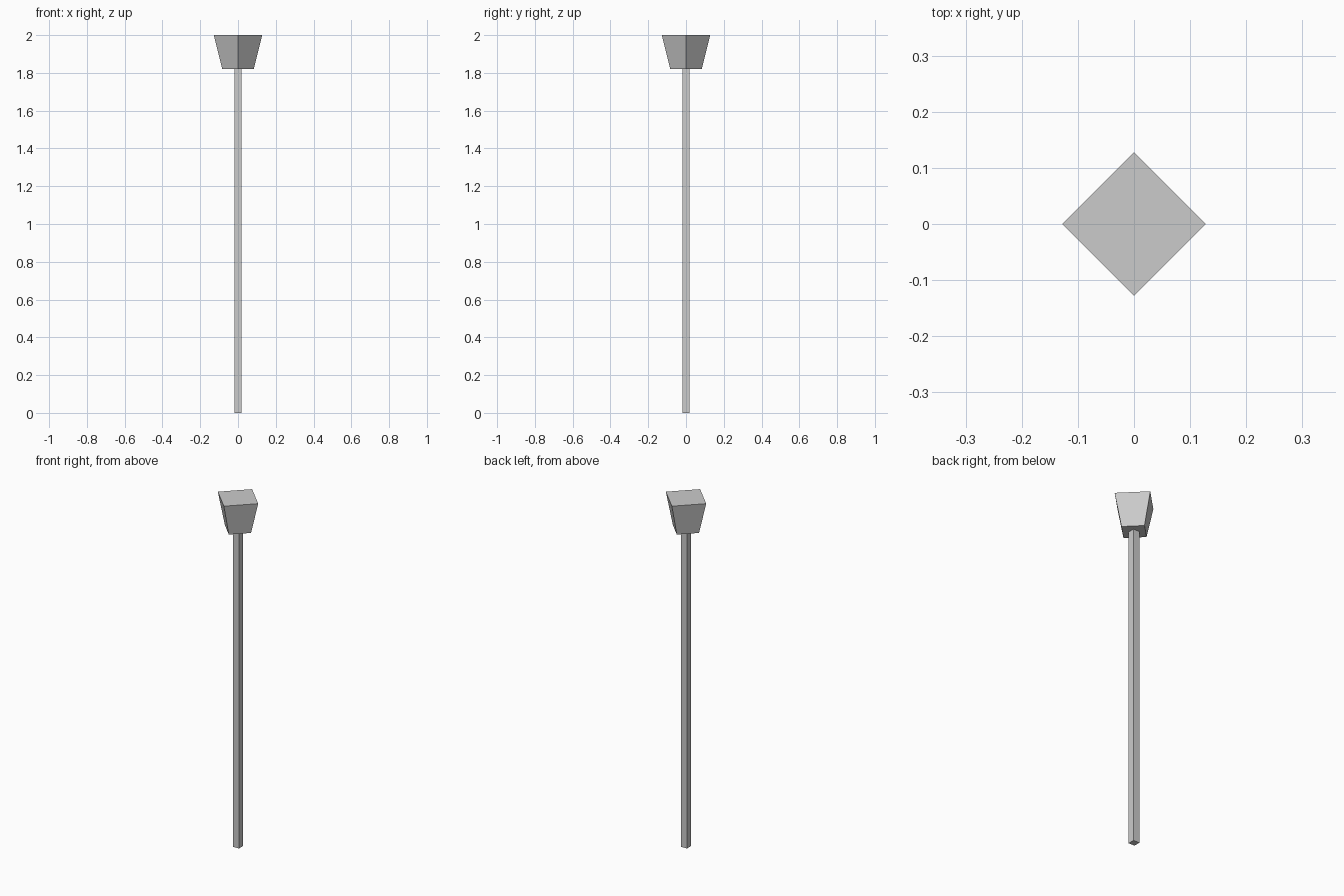
import bpy
from math import pi, sqrt

if "Cube" in bpy.data.objects:
    bpy.data.objects.remove(bpy.data.objects["Cube"])


def square_frustum(name, r_bottom, r_top, z0, z1, turn):
    """Four-sided tapered block; radii are measured to the corners."""
    bpy.ops.mesh.primitive_cone_add(vertices=4, radius1=r_bottom, radius2=r_top,
                                    depth=z1 - z0, location=(0, 0, (z0 + z1) / 2),
                                    rotation=(0, 0, turn))
    obj = bpy.context.object
    obj.name = name
    bpy.ops.object.transform_apply(location=True, rotation=True, scale=True)
    return obj


# Slim square pole, sides facing the axes
pole_r = 0.019 * sqrt(2)
square_frustum("pole", pole_r, pole_r, 0.0, 1.82, pi / 4)

# Flared square head, corners on the axes
square_frustum("head", 0.083, 0.128, 1.82, 2.0, 0.0)
